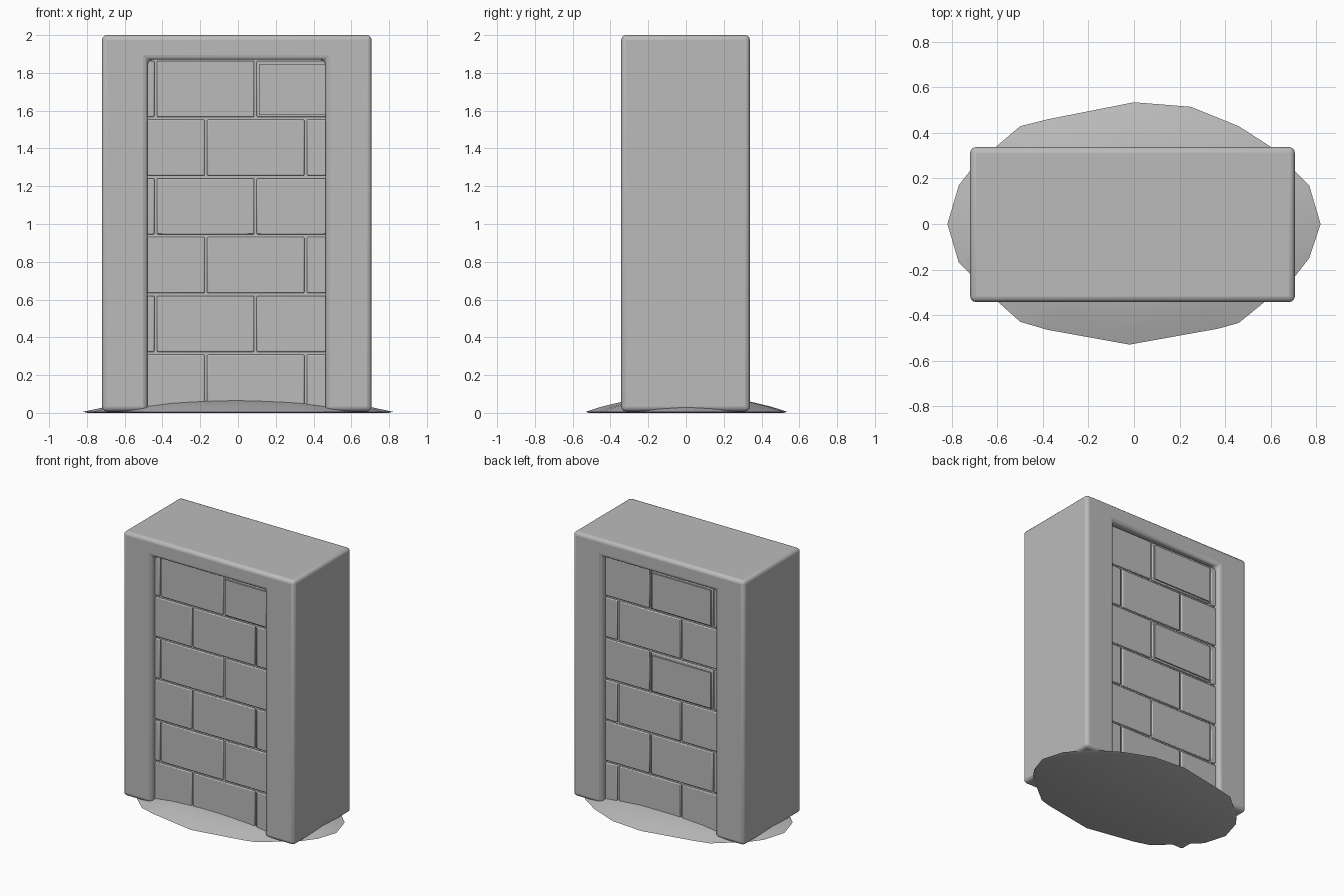
import bpy, bmesh, math

cube = bpy.data.objects.get("Cube")
if cube:
    bpy.data.objects.remove(cube, do_unlink=True)

stone = bpy.data.materials.new("grey stone")
stone.use_nodes = True
GREY = (0.5, 0.5, 0.5, 1)
stone.diffuse_color = GREY
stone.node_tree.nodes["Principled BSDF"].inputs["Base Color"].default_value = GREY


def finish(name, bm, bevel=0, segments=2):
    bmesh.ops.recalc_face_normals(bm, faces=bm.faces)
    mesh = bpy.data.meshes.new(name)
    bm.to_mesh(mesh)
    bm.free()
    mesh.materials.append(stone)
    obj = bpy.data.objects.new(name, mesh)
    bpy.context.collection.objects.link(obj)
    if bevel:
        mod = obj.modifiers.new("rounding", "BEVEL")
        mod.width, mod.segments = bevel, segments
    bpy.ops.object.select_all(action="DESELECT")
    obj.select_set(True)
    bpy.context.view_layer.objects.active = obj
    bpy.ops.object.shade_smooth_by_angle(angle=math.radians(40))
    return obj


def add_box(bm, x0, x1, y0, y1, z0, z1):
    verts = bmesh.ops.create_cube(bm, size=1)["verts"]
    for v in verts:
        v.co.x = x1 if v.co.x > 0 else x0
        v.co.y = y1 if v.co.y > 0 else y0
        v.co.z = z1 if v.co.z > 0 else z0


# Frame: two posts and a lintel, extruded from one arch profile
LEFT, RIGHT, FRONT, BACK = -0.72, 0.707, -0.343, 0.338
IN_L, IN_R, IN_TOP, FLOOR = -0.478, 0.462, 1.87, 0.008
profile = [(LEFT, FLOOR), (IN_L, FLOOR), (IN_L, IN_TOP), (IN_R, IN_TOP),
           (IN_R, FLOOR), (RIGHT, FLOOR), (RIGHT, 2), (LEFT, 2)]
bm = bmesh.new()
face = bm.faces.new([bm.verts.new((x, FRONT, z)) for x, z in profile])
side = bmesh.ops.extrude_face_region(bm, geom=[face])["geom"]
for v in side:
    if isinstance(v, bmesh.types.BMVert):
        v.co.y = BACK
finish("frame", bm, 0.025, 3)

# Mortar core behind the bricks
RECESS, JOINT, DEPTH = 0.04, 0.007, 0.012
Y0, Y1 = FRONT + RECESS, BACK - RECESS
bm = bmesh.new()
add_box(bm, IN_L - 0.03, IN_R + 0.03, Y0 + DEPTH, Y1 - DEPTH, 0.02, IN_TOP + 0.03)
finish("mortar", bm)

# Brick courses in running bond, running through the wall
BRICK, COURSE = 0.528, 0.311
bm = bmesh.new()
for row in range(6):
    z = 0.005 + row * COURSE
    start = -0.17 if row % 2 == 0 else 0.092
    for k in range(-2, 3):
        x0 = max(start + k * BRICK + JOINT, IN_L - 0.02)
        x1 = min(start + (k + 1) * BRICK - JOINT, IN_R + 0.02)
        if x1 - x0 > 0.02:
            add_box(bm, x0, x1, Y0, Y1, max(z + JOINT, 0.02), z + COURSE - JOINT)
finish("bricks", bm, 0.006, 2)

# Raised flat slabs on three of the bricks
THICK = 0.009
bm = bmesh.new()
top = 1.578
add_box(bm, 0.112, IN_R + 0.01, Y0 - THICK, Y0, top, top + 0.266)
for z in (top, top - 2 * COURSE):
    add_box(bm, -0.42, 0.07, Y1, Y1 + THICK, z, z + 0.266)
finish("raised_slabs", bm)

# Low uneven mound under the wall
outline = [(-.82, 0), (-.77, .17), (-.7, .26), (-.5, .43), (-.38, .46), (0, .535),
           (.25, .515), (.46, .43), (.6, .34), (.77, .17), (.82, 0), (.77, -.15),
           (.7, -.24), (.46, -.435), (.37, -.46), (-.02, -.53), (-.38, -.465),
           (-.5, -.43), (-.6, -.34), (-.77, -.17)]
bm = bmesh.new()
rings = [[bm.verts.new((x * s, y * s, z)) for x, y in outline]
         for s, z in ((0.97, 0), (1, 0.006), (0.85, 0.032), (0.6, 0.064))]
bm.faces.new(rings[0])
count = len(outline)
for low, high in zip(rings, rings[1:]):
    for i in range(count):
        j = (i + 1) % count
        bm.faces.new((low[i], low[j], high[j], high[i]))
peak = bm.verts.new((0, 0, 0.075))
for i in range(count):
    bm.faces.new((rings[-1][i], rings[-1][(i + 1) % count], peak))
finish("ground_mound", bm)
